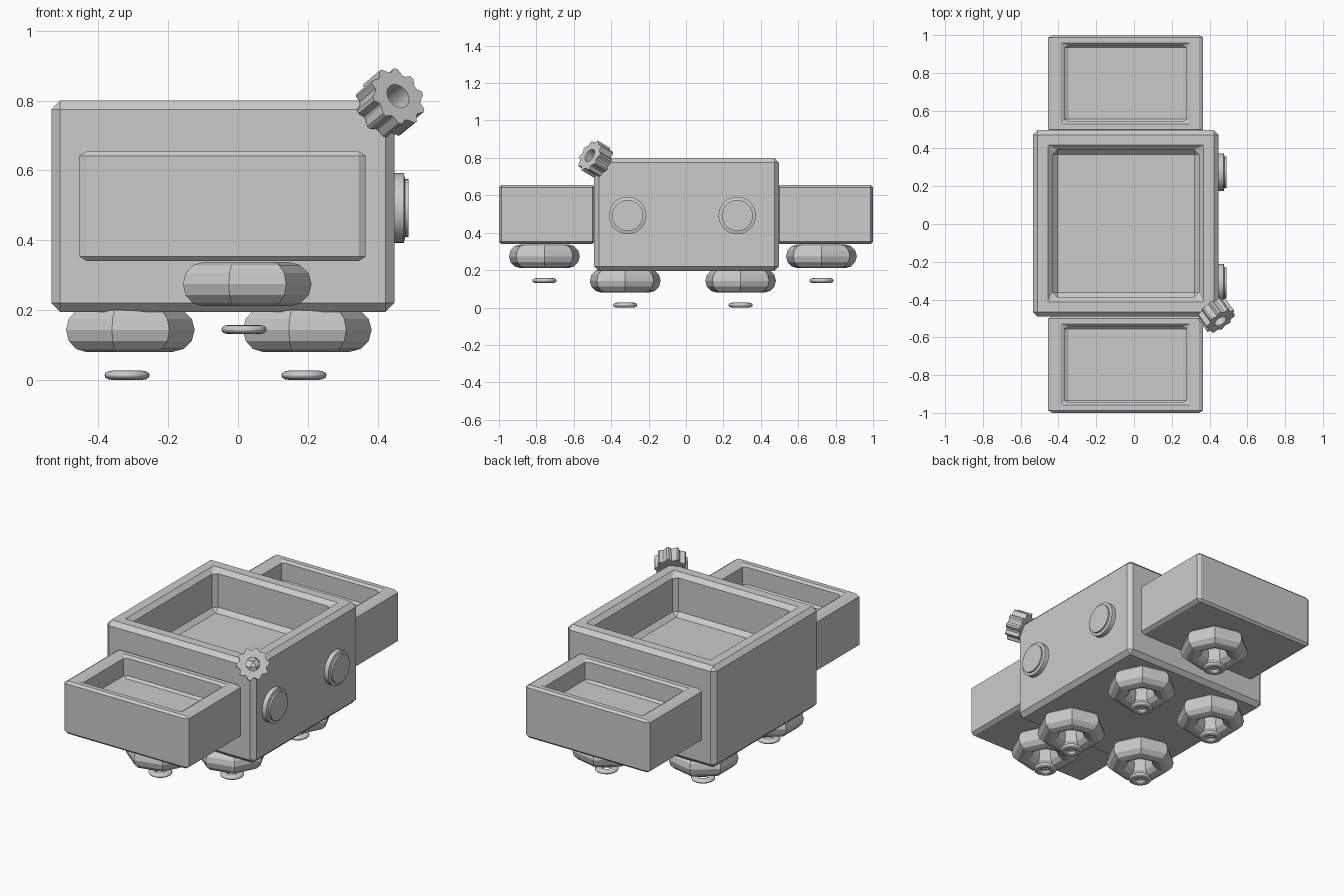
import bpy, bmesh
from math import pi, cos, sin
from mathutils import Vector

if "Cube" in bpy.data.objects:
    bpy.data.objects.remove(bpy.data.objects["Cube"])


def finish(bm, name, smooth=None):
    bmesh.ops.recalc_face_normals(bm, faces=bm.faces[:])
    me = bpy.data.meshes.new(name)
    bm.to_mesh(me)
    bm.free()
    ob = bpy.data.objects.new(name, me)
    bpy.context.collection.objects.link(ob)
    if smooth:
        shade(ob, smooth)
    return ob


def shade(ob, angle):
    bpy.ops.object.select_all(action='DESELECT')
    ob.select_set(True)
    bpy.context.view_layer.objects.active = ob
    bpy.ops.object.shade_smooth_by_angle(angle=angle)


# Open tray with chamfered edges; the same shape is squashed for the side trays
FULL = Vector((0.983, 0.988, 0.605))


def tray(name, centre, size):
    bm = bmesh.new()
    bmesh.ops.create_cube(bm, size=1)
    bmesh.ops.scale(bm, vec=FULL, verts=bm.verts)
    top = max(bm.faces, key=lambda f: f.calc_center_median().z)
    bmesh.ops.inset_region(bm, faces=[top], thickness=0.104, use_even_offset=True)
    out = bmesh.ops.extrude_discrete_faces(bm, faces=[top])
    bmesh.ops.translate(bm, vec=(0, 0, -0.25), verts=out['faces'][0].verts)
    sharp = [e for e in bm.edges if len(e.link_faces) == 2 and e.calc_face_angle() > 0.5]
    bmesh.ops.bevel(bm, geom=sharp, offset=0.025, segments=1, affect='EDGES')
    bmesh.ops.scale(bm, vec=[size[i] / FULL[i] for i in range(3)], verts=bm.verts)
    ob = finish(bm, name)
    ob.location = centre


tray("main_tray", (-0.0435, 0.003, 0.4975), FULL)
tray("front_tray", (-0.044, -0.744, 0.4975), (0.82, 0.512, 0.315))
tray("back_tray", (-0.044, 0.744, 0.4975), (0.82, 0.512, 0.315))


# Seven-sided puffy wheels with a small ring floating beneath each
def wheel(name, x, y, z):
    bpy.ops.mesh.primitive_torus_add(major_segments=7, minor_segments=12, major_radius=0.131,
                                     minor_radius=0.063, location=(x, y, z + 0.143))
    bpy.context.object.name = name + "_wheel"
    bpy.ops.mesh.primitive_torus_add(major_segments=32, minor_segments=12, major_radius=0.044,
                                     minor_radius=0.021, location=(x, y, z + 0.013))
    ring = bpy.context.object
    ring.name = name + "_ring"
    ring.scale.z = 0.62
    shade(ring, 0.7)


for x, side in ((-0.318, "left"), (0.189, "right")):
    for y, end in ((-0.325, "front"), (0.292, "back")):
        wheel(f"{end}_{side}", x, y, 0)
wheel("front_tray", 0.017, -0.757, 0.131)
wheel("back_tray", 0.017, 0.724, 0.131)

# Round stepped buttons on the right side
for y, name in ((-0.312, "front_button"), (0.274, "back_button")):
    bm = bmesh.new()
    rows = []
    for r, x in ((0.1, 0.42), (0.1, 0.475), (0.083, 0.479), (0.083, 0.489)):
        rows.append([bm.verts.new((x, y + r * cos(a * pi / 16), 0.492 + r * sin(a * pi / 16)))
                     for a in range(32)])
    for lo, hi in zip(rows, rows[1:]):
        for i in range(32):
            bm.faces.new((lo[i], lo[i - 1], hi[i - 1], hi[i]))
    bm.faces.new(rows[0])
    bm.faces.new(rows[-1])
    finish(bm, name, 0.5)

# Tilted gear with a through hole on the front right corner
TEETH, HALF = 10, 0.043
bm = bmesh.new()
n = TEETH * 4
rings = []
for inner in (False, True):
    for z in (-HALF, HALF):
        ring = []
        for i in range(n):
            a = 2 * pi * (i + (0.2, 0, 0, -0.2)[i % 4]) / n
            r = 0.037 if inner else (0.09 if i % 4 in (0, 1) else 0.076)
            ring.append(bm.verts.new((r * cos(a), r * sin(a), z)))
        rings.append(ring)
ob, ot, ib, it = rings
for a, b in ((ob, ot), (ot, it), (it, ib), (ib, ob)):
    for i in range(n):
        bm.faces.new((a[i - 1], a[i], b[i], b[i - 1]))
gear = finish(bm, "gear", 0.35)
gear.location = (0.436, -0.483, 0.794)
gear.rotation_euler = Vector((0.53, -0.73, 0.44)).to_track_quat('Z', 'Y').to_euler()
